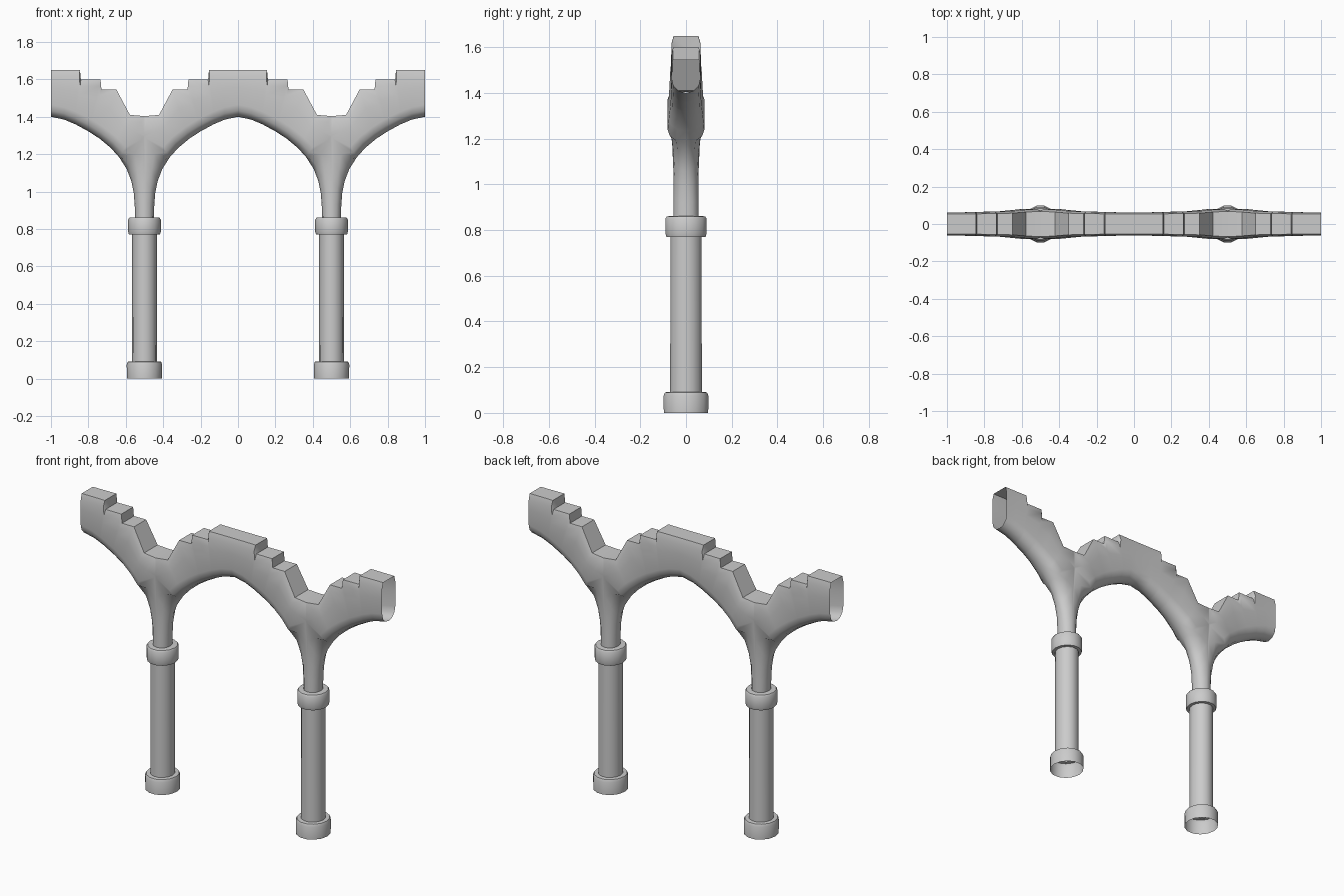
import bpy, bmesh, math
from mathutils import Vector

if "Cube" in bpy.data.objects:
    bpy.data.objects.remove(bpy.data.objects["Cube"])


def finish(name, bm, angle):
    bmesh.ops.remove_doubles(bm, verts=bm.verts, dist=0.0008)
    bmesh.ops.recalc_face_normals(bm, faces=bm.faces)
    me = bpy.data.meshes.new(name)
    bm.to_mesh(me)
    bm.free()
    ob = bpy.data.objects.new(name, me)
    bpy.context.collection.objects.link(ob)
    bpy.ops.object.select_all(action='DESELECT')
    ob.select_set(True)
    bpy.context.view_layer.objects.active = ob
    bpy.ops.object.shade_smooth_by_angle(angle=math.radians(angle))
    return ob


# Half an arch, crown to column: underside x,z / outer x,z / half thickness
ARCH = [
    (0, 1.40, 0, 1.65, .062),
    (.07, 1.385, .08, 1.65, .062),
    (.125, 1.362, .155, 1.65, .064),
    (.13, 1.360, .160, 1.598, .064),
    (.20, 1.322, .265, 1.598, .066),
    (.205, 1.319, .270, 1.545, .066),
    (.26, 1.283, .350, 1.545, .068),
    (.32, 1.233, .422, 1.41, .075),
    (.365, 1.183, .50, 1.403, .080),
]
NECK = [
    (.405, 1.120, .50, 1.30, .071),
    (.430, 1.055, .50, 1.18, .060),
    (.443, .990, .50, 1.06, .055),
    (.448, .920, .50, .95, .055),
    (.450, .850, .50, .85, .055),
]
ROUND = [(0, 0), (.13, .52), (.5, .88), (1, 1)]


def section(st, neck):
    """Front half of a cross-section: rounded underside, flat side, chamfered top."""
    p, q, t = Vector((st[0], 0, st[1])), Vector((st[2], 0, st[3])), st[4]
    length = (q - p).length
    r = length * .9 if neck else .065
    ds = [(r * a, b) for a, b in ROUND]
    if neck:
        ds += [(r + (length - r) * .5, 1), (length, 1), (length, 1)]
    else:
        ds += [((r + length) * .5, 1), (length - .035, 1), (length, .85)]
        ds += [(length, 0)]
    return [p.lerp(q, d / length) + Vector((0, -t * y, 0)) for d, y in ds]


# Arcade: the quarter piece is repeated and mirrored along x and y
bm = bmesh.new()
rows = [section(s, False) for s in ARCH] + [section(s, True) for s in NECK]
for ox, sx in ((0, 1), (0, -1), (1, -1), (-1, 1)):
    for sy in (1, -1):
        vs = [[bm.verts.new((ox + sx * v.x, sy * v.y, v.z)) for v in row] for row in rows]
        for a, b in zip(vs, vs[1:]):
            n = min(len(a), len(b))
            for j in range(n - 1):
                bm.faces.new((a[j], a[j + 1], b[j + 1], b[j]))
finish("arcade_arches", bm, 45)


# Columns: lathed shells, open at the foot, with base and capital rings
def lathe(name, x, profile, sides=14, depth=1.06):
    bm = bmesh.new()
    rings = []
    for r, z in profile:
        rings.append([bm.verts.new((x + r * math.cos(2 * math.pi * i / sides),
                                    depth * r * math.sin(2 * math.pi * i / sides), z))
                      for i in range(sides)])
    for a, b in zip(rings, rings[1:]):
        for i in range(sides):
            j = (i + 1) % sides
            bm.faces.new((a[i], a[j], b[j], b[i]))
    return finish(name, bm, 50)


for side, x in (("left", -.5), ("right", .5)):
    lathe(side + "_base", x, [(.094, 0), (.095, .075), (.089, .09), (.066, .092)])
    lathe(side + "_shaft", x, [(.067, .09), (.066, .77)])
    lathe(side + "_capital", x, [(.064, .769), (.083, .77), (.087, .785),
                                 (.087, .85), (.081, .86), (.05, .862)])
